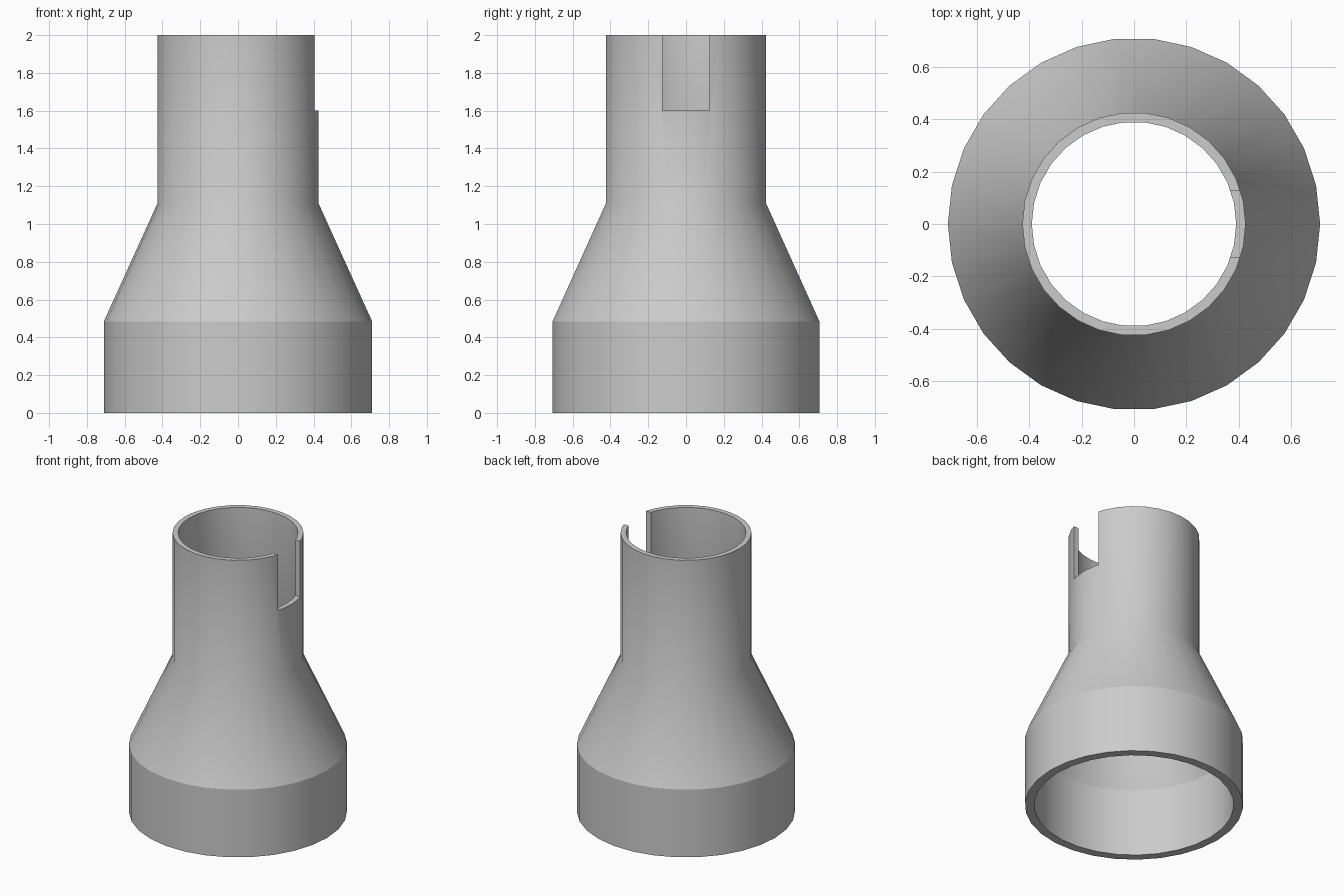
import bpy, bmesh, math

if "Cube" in bpy.data.objects:
    bpy.data.objects.remove(bpy.data.objects["Cube"], do_unlink=True)

SIDES = 30
SHOULDER_Z, NECK_Z, TOP_Z = 0.485, 1.11, 2.0
NOTCH_Z, NOTCH_WIDTH = 1.6, 0.25

grey = bpy.data.materials.new("plain_grey")
grey.use_nodes = True
grey.diffuse_color = (0.6, 0.6, 0.6, 1)
grey.node_tree.nodes["Principled BSDF"].inputs["Base Color"].default_value = (0.6, 0.6, 0.6, 1)


def add_object(name, bm):
    mesh = bpy.data.meshes.new(name)
    bmesh.ops.recalc_face_normals(bm, faces=bm.faces)
    bm.to_mesh(mesh)
    bm.free()
    obj = bpy.data.objects.new(name, mesh)
    bpy.context.collection.objects.link(obj)
    mesh.materials.append(grey)
    return obj


# Hollow reducer: closed wall profile (radius, height) swept round z
profile = [(0.71, 0), (0.71, SHOULDER_Z), (0.426, NECK_Z), (0.426, TOP_Z),
           (0.39, TOP_Z), (0.39, NECK_Z), (0.65, SHOULDER_Z), (0.65, 0)]
bm = bmesh.new()
rings = []
for i in range(SIDES):
    a = math.tau * i / SIDES
    rings.append([bm.verts.new((r * math.cos(a), r * math.sin(a), z)) for r, z in profile])
for i, ring in enumerate(rings):
    after = rings[(i + 1) % SIDES]
    for j in range(len(profile)):
        k = (j + 1) % len(profile)
        bm.faces.new((ring[j], after[j], after[k], ring[k]))
adapter = add_object("pipe_reducer", bm)

# Slot cut down through one side of the neck rim
bm = bmesh.new()
bmesh.ops.create_cube(bm, size=1)
bmesh.ops.scale(bm, vec=(0.5, NOTCH_WIDTH, 1), verts=bm.verts)
bmesh.ops.translate(bm, vec=(0.45, 0, NOTCH_Z + 0.5), verts=bm.verts)
cutter = add_object("slot_cutter", bm)
cutter.hide_render = True

slot = adapter.modifiers.new("slot", "BOOLEAN")
slot.operation = "DIFFERENCE"
slot.solver = "EXACT"
slot.object = cutter
bpy.ops.object.select_all(action="DESELECT")
adapter.select_set(True)
bpy.context.view_layer.objects.active = adapter
bpy.ops.object.modifier_apply(modifier=slot.name)
bpy.data.objects.remove(cutter, do_unlink=True)

# Smooth walls, with a crisp crease where the cone meets the base
bpy.ops.object.shade_smooth_by_angle(angle=math.radians(30))
bm = bmesh.new()
bm.from_mesh(adapter.data)
for edge in bm.edges:
    if all(abs(v.co.z - SHOULDER_Z) < 0.001 for v in edge.verts):
        edge.smooth = False
bm.to_mesh(adapter.data)
bm.free()
